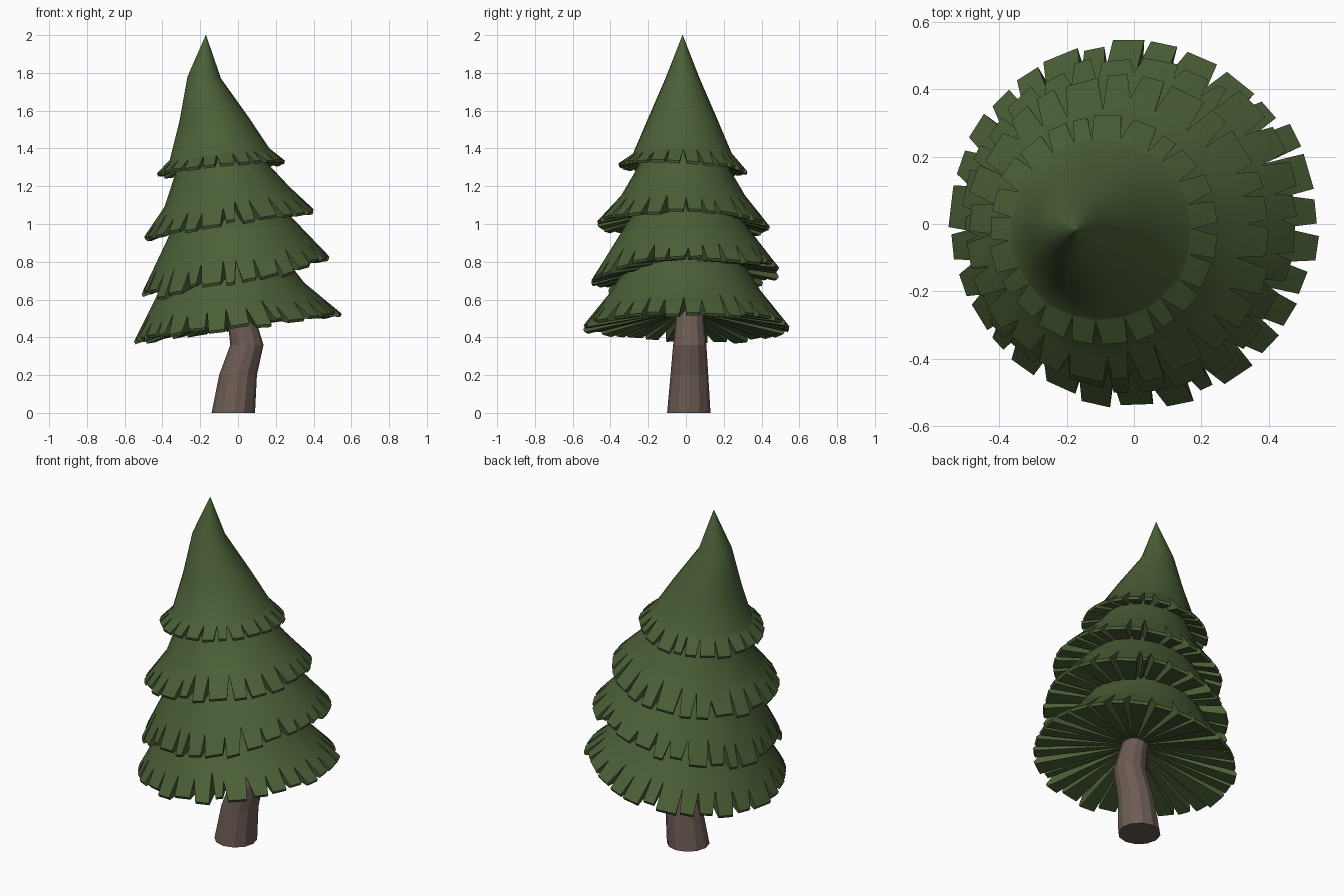
import bpy, bmesh, math, random
from mathutils import Vector

if "Cube" in bpy.data.objects:
    bpy.data.objects.remove(bpy.data.objects["Cube"])

random.seed(4)


def material(name, rgb):
    m = bpy.data.materials.new(name)
    m.diffuse_color = (*rgb, 1)
    m.use_nodes = True
    m.node_tree.nodes["Principled BSDF"].inputs["Base Color"].default_value = m.diffuse_color
    return m


def finish(bm, name, mat, angle=None):
    bmesh.ops.recalc_face_normals(bm, faces=bm.faces)
    me = bpy.data.meshes.new(name)
    bm.to_mesh(me)
    bm.free()
    ob = bpy.data.objects.new(name, me)
    bpy.context.collection.objects.link(ob)
    me.materials.append(mat)
    if angle:
        bpy.ops.object.select_all(action='DESELECT')
        ob.select_set(True)
        bpy.context.view_layer.objects.active = ob
        bpy.ops.object.shade_smooth_by_angle(angle=math.radians(angle))
    return ob


def ring_point(ring, cy, a):
    # ring = left x, left z, right x, right z of a tilted circle
    xl, zl, xr, zr = ring
    c, r = math.cos(a), (xr - xl) / 2
    return Vector(((xl + xr) / 2 + r * c, cy + r * math.sin(a),
                   (zl + zr) / 2 + (zr - zl) / 2 * c))


def foliage_tier(name, rings, cy, tilt_y, count, depth, mat):
    """Tilted skirt with a fringe of cut teeth and a pleated underside."""
    bm = bmesh.new()
    rim, mid = rings[0], rings[1]
    height = (mid[1] + mid[3] - rim[1] - rim[3]) / 2
    step = math.tau / count

    def slope(a, t):
        p = ring_point(rim, cy, a).lerp(ring_point(mid, cy, a), t)
        p.z += tilt_y * math.sin(a) * (1 - t)
        return p

    # notch roots
    cuts = [(i + random.uniform(-.22, .22)) * step for i in range(count)]
    roots = [bm.verts.new(slope(a, min(.93, depth * random.uniform(.7, 1.15) / height)))
             for a in cuts]
    centre = bm.verts.new(((rim[0] + rim[2]) / 2, cy, (rim[1] + rim[3]) / 2 + .1))

    # teeth
    teeth = []
    for i in range(count):
        a, b = cuts[i], cuts[(i + 1) % count] + (math.tau if i == count - 1 else 0)
        a += step * random.uniform(.08, .22)
        b -= step * random.uniform(.08, .22)
        t = random.uniform(0, .13)
        top = [slope(a, t + random.uniform(0, .03)), slope(b, t + random.uniform(0, .03))]
        low = [Vector((p.x * .985, p.y * .985, p.z - .015)) for p in top]
        teeth.append([bm.verts.new(p) for p in top + low])

    # smooth cone above the fringe
    loops = [roots]
    for ring in rings[1:]:
        loops.append([bm.verts.new(ring_point(ring, cy, a)) for a in cuts])
    for i in range(count):
        j = (i + 1) % count
        a, b, a2, b2 = teeth[i]
        n, m = roots[i], roots[j]
        for f in ((n, a, b, m), (a, a2, b2, b), (n, a2, a), (b, b2, m),
                  (a2, centre, b2), (n, centre, a2), (b2, centre, m)):
            bm.faces.new(f)
        for lo, hi in zip(loops, loops[1:]):
            bm.faces.new((lo[i], lo[j], hi[j], hi[i]))
    bm.faces.new(loops[-1])
    return finish(bm, name, mat, 35)


green = material("needles", (.07, .115, .038))
brown = material("bark", (.15, .107, .088))

# trunk: bent, tapered, twelve flat sides
bm = bmesh.new()
path = [(-.025, .015, 0, .115), (0, .018, .2, .1), (.047, .02, .36, .088),
        (.022, .02, .48, .076), (-.01, .02, .6, .07)]
rows = [[bm.verts.new((x + r * math.cos(k * math.tau / 12),
                       y + r * math.sin(k * math.tau / 12), z)) for k in range(12)]
        for x, y, z, r in path]
for lo, hi in zip(rows, rows[1:]):
    for k in range(12):
        bm.faces.new((lo[k], lo[(k + 1) % 12], hi[(k + 1) % 12], hi[k]))
bm.faces.new(rows[0])
bm.faces.new(rows[-1])
finish(bm, "trunk", brown)

# four overlapping foliage tiers
foliage_tier("bottom_tier", [(-.555, .37, .555, .52), (-.44, .60, .35, .69),
                             (-.35, .79, .22, .86)], 0, 0, 30, .12, green)
foliage_tier("lower_tier", [(-.52, .61, .51, .80), (-.374, .92, .28, 1.04),
                            (-.31, 1.08, .16, 1.15)], 0, .03, 29, .12, green)
foliage_tier("upper_tier", [(-.505, .92, .42, 1.06), (-.39, 1.09, .27, 1.20),
                            (-.337, 1.25, .167, 1.31), (-.3, 1.4, .06, 1.45)],
             -.015, -.012, 26, .11, green)
foliage_tier("top_tier", [(-.435, 1.26, .255, 1.33), (-.363, 1.34, .167, 1.40),
                          (-.31, 1.55, .06, 1.56), (-.268, 1.78, -.09, 1.77),
                          (-.171, 2.0, -.169, 2.0)], -.018, -.02, 23, .085, green)
